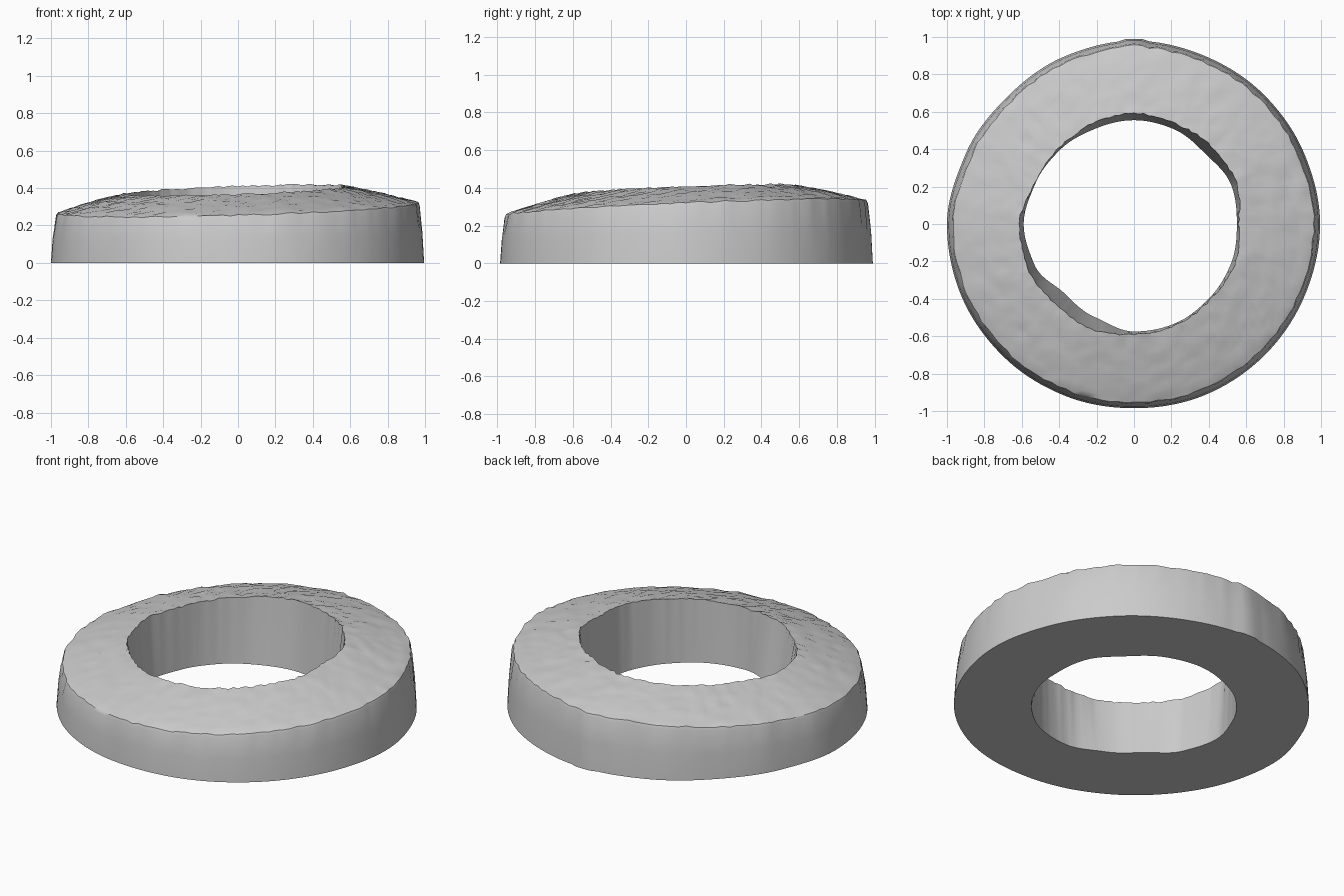
import bpy, bmesh, math, random

if "Cube" in bpy.data.objects:
    bpy.data.objects.remove(bpy.data.objects["Cube"])
random.seed(4)

SEGMENTS = 144      # steps around the ring
TOP_RINGS = 13      # steps across the sloping top

# Radii sampled every 22.5 degrees, counter-clockwise from +x
INNER_TOP = [.56, .59, .585, .58, .59, .58, .57, .575, .61, .615, .60, .605, .59, .585, .575, .58]
INNER_BASE = [.55, .56, .535, .55, .555, .55, .56, .57, .59, .575, .525, .54, .575, .575, .565, .56]
OUTER_BASE = [.995, .985, .98, .975, .98, .97, .96, .975, 1.0, 1.0, .995, .99, .985, .99, .99, .99]


def around(samples, a):
    """Smooth closed interpolation of samples at angle a."""
    n = len(samples)
    t = (a / math.tau * n) % n
    i = int(t)
    f = t - i
    f = f * f * (3 - 2 * f)
    return samples[i % n] * (1 - f) + samples[(i + 1) % n] * f


def section(a):
    """Closed cross-section (radius, height) of the ring at angle a."""
    c, s = math.cos(a), math.sin(a)
    r_in, r_base, r_out = (around(p, a) for p in (INNER_TOP, INNER_BASE, OUTER_BASE))
    if abs(a - math.pi / 2) < 0.06:          # small lug on the back edge
        r_out = 0.99
    r_edge = r_out - 0.027 + random.uniform(-.005, .005)
    r_in += random.uniform(-.005, .005)
    z_edge = 0.293 + 0.028 * c + 0.038 * s    # the top leans up to the back left
    z_rim = 0.389 + 0.02 * c + 0.022 * s
    pts = [(r_base, 0), (r_out, 0), (r_out - .009, z_edge * .5), (r_edge, z_edge - .015)]
    for k in range(TOP_RINGS):
        t = k / (TOP_RINGS - 1)
        z = z_edge + (z_rim - z_edge) * (t + .22 * t * (1 - t))
        wobble = random.uniform(-.0045, .0045)
        pts.append((r_edge + (r_in - r_edge) * t - (.006 if k == 0 else 0), z + wobble))
    pts.append(((r_in * .6 + r_base * .4), z_rim * .55))
    return pts


# Ring body: sections joined around the axis
bm = bmesh.new()
loops = []
for i in range(SEGMENTS):
    a = math.tau * i / SEGMENTS
    loops.append([bm.verts.new((r * math.cos(a), r * math.sin(a), z)) for r, z in section(a)])
count = len(loops[0])
for i in range(SEGMENTS):
    p, q = loops[i], loops[(i + 1) % SEGMENTS]
    for k in range(count):
        m = (k + 1) % count
        bm.faces.new((p[k], q[k], q[m], p[m]))
bmesh.ops.recalc_face_normals(bm, faces=bm.faces)
mesh = bpy.data.meshes.new("stone_ring")
bm.to_mesh(mesh)
bm.free()
ring = bpy.data.objects.new("stone_ring", mesh)
bpy.context.collection.objects.link(ring)

# Plain grey
grey = bpy.data.materials.new("light_grey")
grey.use_nodes = True
colour = (0.6, 0.6, 0.6, 1)
grey.diffuse_color = colour
grey.node_tree.nodes["Principled BSDF"].inputs["Base Color"].default_value = colour
mesh.materials.append(grey)

# Soft shading with sharp rims
bpy.context.view_layer.objects.active = ring
ring.select_set(True)
bpy.ops.object.shade_smooth_by_angle(angle=math.radians(30))
